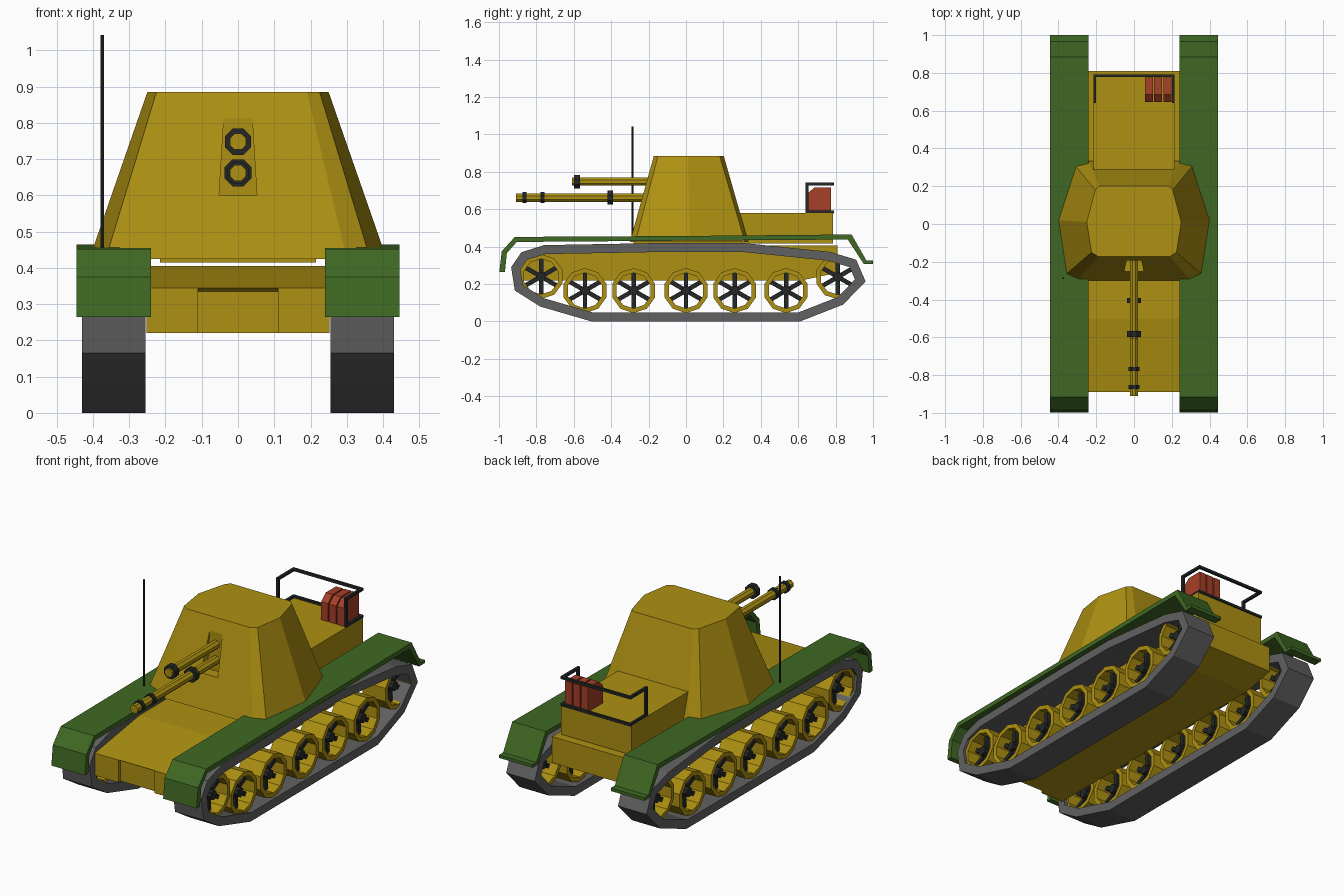
import bpy, bmesh, math
from mathutils import Vector, Matrix

if "Cube" in bpy.data.objects:
    bpy.data.objects.remove(bpy.data.objects["Cube"])


def mat(name, rgb):
    m = bpy.data.materials.new(name)
    m.diffuse_color = (*rgb, 1)
    m.use_nodes = True
    m.node_tree.nodes["Principled BSDF"].inputs["Base Color"].default_value = m.diffuse_color
    return m


GOLD = mat("ochre", (0.42, 0.28, 0.006))
GREEN = mat("green", (0.05, 0.14, 0.017))
BLACK = mat("black", (0.018, 0.02, 0.02))
GREY = mat("track_grey", (0.12, 0.12, 0.12))
RED = mat("red", (0.38, 0.05, 0.02))


def finish(name, bm, material, mirror=False):
    bmesh.ops.recalc_face_normals(bm, faces=bm.faces)
    me = bpy.data.meshes.new(name)
    bm.to_mesh(me)
    bm.free()
    ob = bpy.data.objects.new(name, me)
    bpy.context.collection.objects.link(ob)
    me.materials.append(material)
    if mirror:
        ob.modifiers.new("mirror", 'MIRROR').use_clip = False
    return ob


def loft(bm, a, b):
    """Closed solid between two matching loops of 3D points."""
    va, vb = [bm.verts.new(p) for p in a], [bm.verts.new(p) for p in b]
    bm.faces.new(va)
    bm.faces.new(vb)
    n = len(va)
    for i in range(n):
        j = (i + 1) % n
        bm.faces.new((va[i], va[j], vb[j], vb[i]))


def side_profile(bm, pts, x0, x1):
    loft(bm, [(x0, y, z) for y, z in pts], [(x1, y, z) for y, z in pts])


def ring(bm, outer, inner, x0, x1):
    """Hollow band: outer and inner (y, z) loops with width in x."""
    loops = [[bm.verts.new((x, y, z)) for y, z in p]
             for p, x in ((outer, x0), (outer, x1), (inner, x1), (inner, x0))]
    n = len(outer)
    for k in range(4):
        a, b = loops[k], loops[(k + 1) % 4]
        for i in range(n):
            j = (i + 1) % n
            bm.faces.new((a[i], a[j], b[j], b[i]))


def box(bm, lo, hi):
    side_profile(bm, [(lo[1], lo[2]), (hi[1], lo[2]), (hi[1], hi[2]), (lo[1], hi[2])], lo[0], hi[0])


def circle(cy, cz, r, n, turn=0.0):
    return [(cy + r * math.cos(2 * math.pi * (i + turn) / n),
             cz + r * math.sin(2 * math.pi * (i + turn) / n)) for i in range(n)]


def inset(pts, d):
    """Offset a counter-clockwise loop inward by d."""
    out, n = [], len(pts)
    for i in range(n):
        p, c, q = (Vector(pts[(i + k) % n]) for k in (-1, 0, 1))
        e1, e2 = (c - p).normalized(), (q - c).normalized()
        n1, n2 = Vector((-e1.y, e1.x)), Vector((-e2.y, e2.x))
        m = (n1 + n2).normalized()
        out.append(tuple(c + m * (d / m.dot(n1))))
    return out


# Tracks
track = [(-0.505, 0), (0.61, 0), (0.84, 0.09), (0.96, 0.214), (0.91, 0.33), (0.77, 0.372),
         (0.3, 0.42), (-0.1, 0.42), (-0.76, 0.408), (-0.88, 0.37), (-0.935, 0.29), (-0.915, 0.165), (-0.78, 0.08)]
bm = bmesh.new()
ring(bm, track, inset(track, 0.048), 0.255, 0.43)
finish("tracks", bm, GREY, True)

# Wheel rims, spokes and hubs
rims, spokes = bmesh.new(), bmesh.new()
for cy, cz in [(-0.775, 0.24), (-0.54, 0.165), (-0.28, 0.165), (0, 0.165),
               (0.26, 0.165), (0.535, 0.165), (0.812, 0.238)]:
    ring(rims, circle(cy, cz, 0.12, 10, 0.5), circle(cy, cz, 0.095, 10, 0.5), 0.275, 0.415)
    side_profile(spokes, circle(cy, cz, 0.026, 8), 0.30, 0.395)
    for k in range(3):
        a = math.pi / 2 + k * math.pi / 3
        u, v = Vector((math.cos(a), math.sin(a))), Vector((-math.sin(a), math.cos(a)))
        c = Vector((cy, cz))
        pts = [c + u * s * 0.098 + v * t * 0.012 for s, t in ((-1, -1), (1, -1), (1, 1), (-1, 1))]
        side_profile(spokes, pts, 0.325, 0.37)
finish("wheel_rims", rims, GOLD, True)
finish("wheel_spokes", spokes, BLACK, True)

# Fenders
top = [(-0.998, 0.265), (-0.985, 0.375), (-0.915, 0.452), (0.0, 0.457), (0.885, 0.465), (0.965, 0.325), (1.0, 0.325)]
under = [(1.0, 0.308), (0.95, 0.308), (0.865, 0.438), (0.0, 0.432), (-0.905, 0.425), (-0.958, 0.365), (-0.968, 0.265)]
bm = bmesh.new()
side_profile(bm, top + under, 0.24, 0.445)
finish("fenders", bm, GREEN, True)

# Hull with recessed nose panel
bm = bmesh.new()
side_profile(bm, [(-0.87, 0.22), (0.62, 0.22), (0.81, 0.26), (0.81, 0.405), (-0.5, 0.405),
                  (-0.89, 0.345), (-0.87, 0.335)], -0.253, 0.253)
finish("hull", bm, GOLD)
bm = bmesh.new()
box(bm, (0.11, -0.89, 0.22), (0.253, -0.868, 0.344))
finish("nose_blocks", bm, GOLD, True)

# Rear deck and plate under the turret
bm = bmesh.new()
box(bm, (-0.215, 0.2, 0.418), (0.215, 0.785, 0.58))
finish("rear_deck", bm, GOLD)
bm = bmesh.new()
box(bm, (-0.215, -0.28, 0.415), (0.215, 0.22, 0.44))
finish("turret_base_plate", bm, GOLD)

# Turret
half_low = [(0.30, -0.30), (0.365, -0.27), (0.41, 0.02), (0.315, 0.315), (0.24, 0.333)]
half_top = [(0.19, -0.172), (0.225, -0.15), (0.25, 0.01), (0.205, 0.18), (0.183, 0.202)]


def full(half, z):
    return [(x, y, z) for x, y in half] + [(-x, y, z) for x, y in reversed(half)]


bm = bmesh.new()
loft(bm, full(half_low, 0.425), full(half_top, 0.885))
turret = finish("turret", bm, GOLD)

# Gun slot cut into the turret face
bm = bmesh.new()
slot = [(-0.052, 0.6), (0.052, 0.6), (0.038, 0.83), (-0.038, 0.83)]
loft(bm, [(x, -0.4, z) for x, z in slot], [(x, -0.192, z) for x, z in slot])
cutter = finish("slot_cutter", bm, GOLD)
cutter.hide_render = True
cutter.hide_viewport = True
cut = turret.modifiers.new("slot", 'BOOLEAN')
cut.object = cutter
cut.operation = 'DIFFERENCE'
cut.solver = 'EXACT'


# Guns with dark collars
def tube(bm, z, r, y0, y1, n=8):
    pts = circle(0, z, r, n, 0.5)
    loft(bm, [(x, y0, h) for x, h in pts], [(x, y1, h) for x, h in pts])


barrels, collars = bmesh.new(), bmesh.new()
tube(barrels, 0.662, 0.024, -0.91, -0.15)
tube(barrels, 0.748, 0.024, -0.61, -0.15)
for z, y, r, w in [(0.662, -0.863, 0.032, 0.022), (0.662, -0.767, 0.032, 0.022),
                   (0.662, -0.405, 0.040, 0.028), (0.748, -0.582, 0.039, 0.032)]:
    tube(collars, z, r, y - w / 2, y + w / 2)
finish("gun_barrels", barrels, GOLD)
finish("gun_collars", collars, BLACK)

# Antenna
bm = bmesh.new()
bmesh.ops.create_cone(bm, cap_ends=True, segments=6, radius1=0.0055, radius2=0.0055, depth=0.6,
                      matrix=Matrix.Translation((-0.375, -0.287, 0.742)))
finish("antenna", bm, BLACK)

# Stowage rack rails
bm = bmesh.new()
t = 0.007
for z in (0.585, 0.735):
    box(bm, (-0.215, 0.778, z - t), (0.215, 0.792, z + t))
    for x in (-0.208, 0.208):
        box(bm, (x - t, 0.64, z - t), (x + t, 0.785, z + t))
for x in (-0.208, 0.208):
    box(bm, (x - t, 0.64, 0.58), (x + t, 0.656, 0.742))
finish("rack_rails", bm, BLACK)

# Fuel cans
bm = bmesh.new()
for x in (0.058, 0.107, 0.156):
    side_profile(bm, [(0.645, 0.58), (0.775, 0.58), (0.775, 0.715), (0.685, 0.715), (0.645, 0.68)], x, x + 0.042)
finish("fuel_cans", bm, RED)
